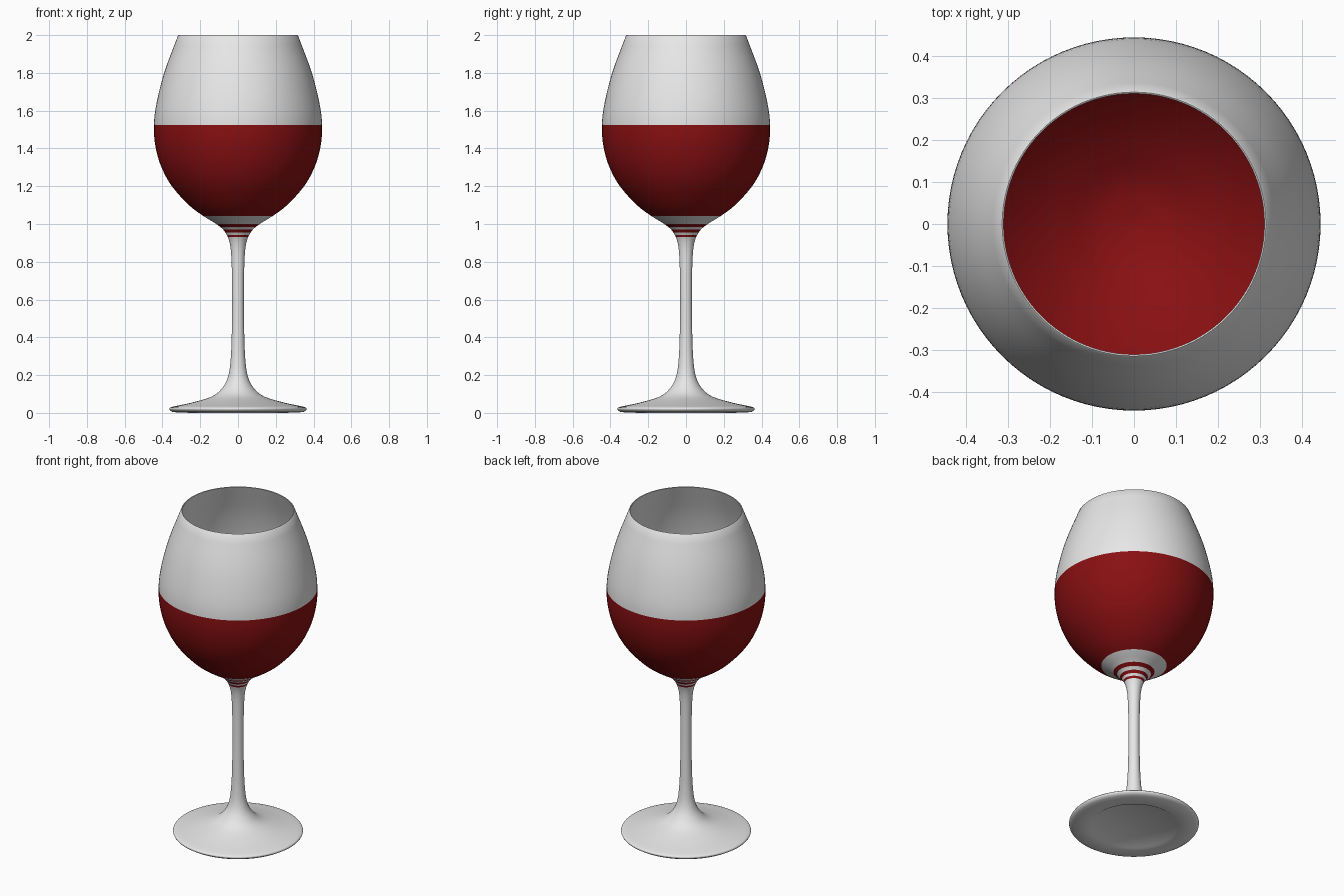
import bpy, bmesh, math
from mathutils import Vector

if "Cube" in bpy.data.objects:
    bpy.data.objects.remove(bpy.data.objects["Cube"])


def material(name, rgb):
    mat = bpy.data.materials.new(name)
    mat.use_nodes = True
    colour = (*rgb, 1.0)
    mat.diffuse_color = colour
    mat.node_tree.nodes["Principled BSDF"].inputs["Base Color"].default_value = colour
    return mat


def smooth_path(points, steps):
    """Catmull-Rom curve through (radius, height) points."""
    pts = [Vector(p) for p in points]
    pts = [2 * pts[0] - pts[1]] + pts + [2 * pts[-1] - pts[-2]]
    path = []
    for a, b, c, d in zip(pts, pts[1:], pts[2:], pts[3:]):
        for i in range(steps):
            t = i / steps
            path.append(0.5 * (2 * b + (c - a) * t + (2 * a - 5 * b + 4 * c - d) * t**2
                               + (3 * b - a - 3 * c + d) * t**3))
    return path + [pts[-2]]


# Profiles: underside, foot with stem and bowl exterior, bowl interior
underside = [(0, 0.006), (0.24, 0.006), (0.25, 0), (0.345, 0.004)]
exterior = [(0.361, 0.014), (0.363, 0.024), (0.345, 0.033), (0.25, 0.053), (0.14, 0.086),
            (0.085, 0.13), (0.053, 0.19), (0.039, 0.28), (0.033, 0.42), (0.031, 0.6),
            (0.034, 0.8), (0.044, 0.9), (0.07, 0.96), (0.115, 1.0), (0.18, 1.04),
            (0.26, 1.1), (0.35, 1.2), (0.405, 1.3), (0.435, 1.4), (0.445, 1.5),
            (0.435, 1.62), (0.391, 1.8), (0.318, 1.997)]
interior = [(0.311, 1.998), (0.384, 1.8), (0.428, 1.62), (0.438, 1.5), (0.428, 1.4),
            (0.397, 1.3), (0.34, 1.2), (0.25, 1.11), (0.165, 1.05), (0.09, 1.012), (0, 0.995)]
profile = ([Vector(p) for p in underside] + smooth_path(exterior, 4)
           + [Vector((0.3145, 2.0))] + smooth_path(interior, 4))

# Revolve the whole glass as one closed surface
bm = bmesh.new()
verts = [bm.verts.new((p.x, 0, p.y)) for p in profile]
edges = [bm.edges.new(pair) for pair in zip(verts, verts[1:])]
bmesh.ops.spin(bm, geom=verts + edges, cent=(0, 0, 0), axis=(0, 0, 1),
               angle=math.tau, steps=96, use_duplicate=False)
bmesh.ops.remove_doubles(bm, verts=bm.verts, dist=0.0001)
bmesh.ops.recalc_face_normals(bm, faces=bm.faces)

# Cut clean edges for the wine level and the thin rings under the bowl
fill_line = 1.525
bands = [(0.93, 0.942), (0.955, 0.97), (0.985, 1.0), (1.042, fill_line)]
for height in [h for band in bands for h in band]:
    bmesh.ops.bisect_plane(bm, geom=bm.verts[:] + bm.edges[:] + bm.faces[:],
                           plane_co=(0, 0, height), plane_no=(0, 0, 1), dist=0.00001)

# Wine covers the interior below the fill line and the bands outside
bm.normal_update()
for face in bm.faces:
    centre = face.calc_center_median()
    radial = Vector((centre.x, centre.y, 0))
    inside = centre.z > 0.99 and face.normal.dot(radial) < 0
    if inside:
        face.material_index = int(centre.z < fill_line)
    else:
        face.material_index = int(any(low < centre.z < high for low, high in bands))

mesh = bpy.data.meshes.new("wine_glass")
bm.to_mesh(mesh)
bm.free()
mesh.materials.append(material("pale_glass", (0.8, 0.8, 0.8)))
mesh.materials.append(material("red_wine", (0.25, 0.005, 0.006)))
glass = bpy.data.objects.new("wine_glass", mesh)
bpy.context.collection.objects.link(glass)
bpy.context.view_layer.objects.active = glass
glass.select_set(True)
bpy.ops.object.shade_smooth_by_angle(angle=math.radians(50))
